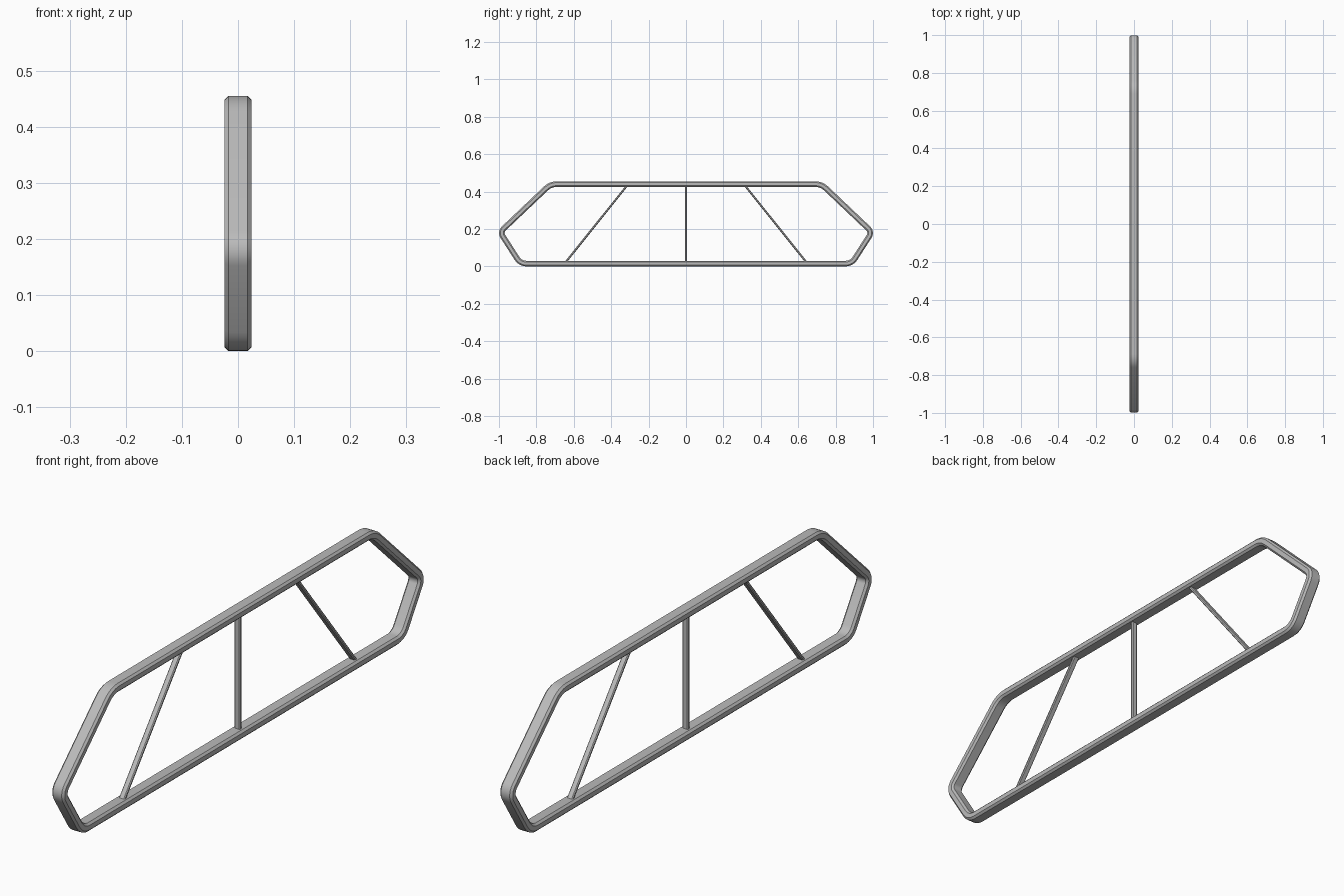
import bpy, bmesh, math
from mathutils import Vector

if "Cube" in bpy.data.objects:
    bpy.data.objects.remove(bpy.data.objects["Cube"])

metal = bpy.data.materials.new("grey metal")
metal.diffuse_color = (0.5, 0.5, 0.5, 1)
metal.use_nodes = True
metal.node_tree.nodes["Principled BSDF"].inputs["Base Color"].default_value = metal.diffuse_color


def finish(name, bm):
    bmesh.ops.recalc_face_normals(bm, faces=bm.faces)
    mesh = bpy.data.meshes.new(name)
    bm.to_mesh(mesh)
    bm.free()
    mesh.materials.append(metal)
    ob = bpy.data.objects.new(name, mesh)
    bpy.context.collection.objects.link(ob)
    bpy.context.view_layer.objects.active = ob
    ob.select_set(True)
    bpy.ops.object.shade_smooth_by_angle(angle=math.radians(30))
    ob.select_set(False)
    return ob


def fillet(points, t, steps):
    """Round each corner with an arc; returns (position, outward normal, mitre scale)."""
    out = []
    n = len(points)
    for i, p in enumerate(points):
        d0 = (p - points[i - 1]).normalized()
        d1 = (points[(i + 1) % n] - p).normalized()
        turn = d0.angle(d1)
        r = t / math.tan(turn / 2)
        n0, n1 = Vector((d0.y, -d0.x)), Vector((d1.y, -d1.x))
        centre = p - d0 * t - n0 * r
        for k in range(steps + 1):
            f = k / steps
            nrm = (n0 * math.sin((1 - f) * turn) + n1 * math.sin(f * turn)) / math.sin(turn)
            out.append((centre + nrm * r, nrm))
    return out


def chamfered(w, h, c):
    """Octagonal outline, half width w and half height h."""
    return [(w, -h + c), (w, h - c), (w - c, h), (-w + c, h),
            (-w, h - c), (-w, -h + c), (-w + c, -h), (w - c, -h)]


# outer frame: chamfered bar swept round a rounded hexagon (y, z), counter-clockwise
half = [(0.894, 0.0), (1.0135, 0.186), (0.73, 0.455)]
corners = [Vector(p) for p in half] + [Vector((-y, z)) for y, z in reversed(half)]
bm = bmesh.new()
rings = []
for pos, nrm in fillet(corners, 0.04, 6):
    ring = []
    for x, d in chamfered(0.024, 0.015, 0.007):
        q = pos + nrm * (d - 0.015)
        ring.append(bm.verts.new((x, q.x, q.y)))
    rings.append(ring)
for i, a in enumerate(rings):
    b = rings[(i + 1) % len(rings)]
    for j in range(8):
        k = (j + 1) % 8
        bm.faces.new((a[j], a[k], b[k], b[j]))
finish("outer_frame", bm)


# thin struts between the bottom and top rails
def strut(name, y_bottom, y_top):
    z0, z1 = 0.024, 0.431
    length = math.hypot(y_top - y_bottom, z1 - z0)
    stretch = length / (z1 - z0)
    bm = bmesh.new()
    ends = []
    for y, z in ((y_bottom, z0), (y_top, z1)):
        ends.append([bm.verts.new((x, y + d * stretch, z))
                     for x, d in chamfered(0.011, 0.0055, 0.003)])
    for j in range(8):
        k = (j + 1) % 8
        bm.faces.new((ends[0][j], ends[0][k], ends[1][k], ends[1][j]))
    bm.faces.new(ends[0])
    bm.faces.new(ends[1])
    finish(name, bm)


strut("centre_strut", 0, 0)
strut("front_strut", -0.642, -0.316)
strut("back_strut", 0.642, 0.316)
